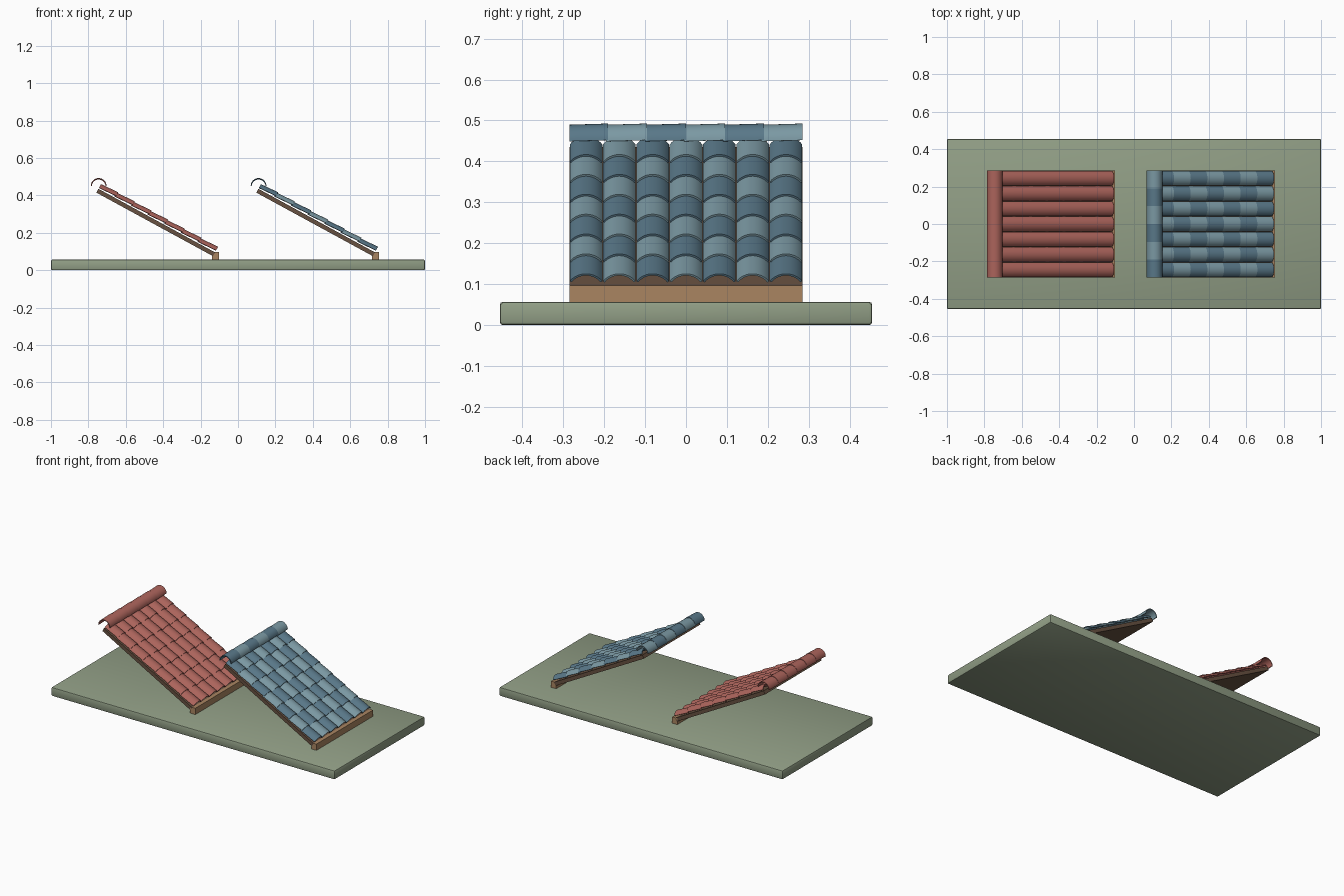
import bpy, bmesh, math
from mathutils import Vector, Matrix

if "Cube" in bpy.data.objects:
    bpy.data.objects.remove(bpy.data.objects["Cube"])

PITCH = math.radians(28.6)
WIDTH = 0.57            # roof panel width along y
LENGTH = 0.71           # roof panel length along the slope
COLS, ROWS, CAPS = 7, 7, 6


def material(name, rgb):
    m = bpy.data.materials.new(name)
    m.diffuse_color = (*rgb, 1)
    m.use_nodes = True
    m.node_tree.nodes["Principled BSDF"].inputs["Base Color"].default_value = m.diffuse_color
    return m


GREEN = material("sage green", (0.285, 0.345, 0.238))
TAN = material("tan wood", (0.40, 0.235, 0.12))
BROWN = material("dark wood", (0.135, 0.082, 0.052))
RED = material("clay red", (0.42, 0.13, 0.108))
LIGHT = material("light slate blue", (0.20, 0.32, 0.37))
DARK = material("dark slate blue", (0.10, 0.188, 0.25))


def finish(name, bm, mats, matrix=None):
    bmesh.ops.recalc_face_normals(bm, faces=bm.faces[:])
    me = bpy.data.meshes.new(name)
    bm.to_mesh(me)
    bm.free()
    for m in mats:
        me.materials.append(m)
    for p in me.polygons:
        p.use_smooth = True
    me.set_sharp_from_angle(angle=math.radians(35))
    ob = bpy.data.objects.new(name, me)
    if matrix:
        ob.matrix_world = matrix
    bpy.context.collection.objects.link(ob)
    return ob


def box(name, size, mat, matrix, bevel=0):
    bm = bmesh.new()
    bmesh.ops.create_cube(bm, size=1)
    bmesh.ops.scale(bm, vec=size, verts=bm.verts)
    if bevel:
        bmesh.ops.bevel(bm, geom=bm.edges[:], offset=bevel, segments=2,
                        profile=0.5, affect='EDGES')
    return finish(name, bm, [mat], matrix)


def arch(half, rise, thick, n):
    """Closed cross-section of a curved tile: outer arc, then inner arc."""
    r = (half * half + rise * rise) / (2 * rise)
    a = math.acos((r - rise) / r)
    angles = [-a + 2 * a * i / n for i in range(n + 1)]

    def arc(rad):
        return [(rad * math.sin(t), rad * math.cos(t) - (r - rise)) for t in angles]
    return arc(r) + arc(r - thick)[::-1]


def sweep(bm, section, start, end, across, mat_index):
    """Solid between two copies of the section; section height runs along z."""
    rings = [[bm.verts.new(o + across * u + Vector((0, 0, v))) for u, v in section]
             for o in (start, end)]
    n = len(section)
    h = n // 2
    faces = [bm.faces.new((rings[0][i], rings[0][(i + 1) % n],
                           rings[1][(i + 1) % n], rings[1][i])) for i in range(n)]
    # thin end rims
    for ring in rings:
        faces += [bm.faces.new((ring[i], ring[i + 1], ring[n - 2 - i], ring[n - 1 - i]))
                  for i in range(h - 1)]
    for f in faces:
        f.material_index = mat_index


def roof(prefix, x, colours):
    # sloped frame: local +x runs down the slope, z is the panel normal
    frame = Matrix.Translation((x, 0, 0.255)) @ Matrix.Rotation(PITCH, 4, 'Y')
    box(prefix + "_deck", (LENGTH, WIDTH, 0.023), BROWN, frame)
    box(prefix + "_eave_board", (0.036, WIDTH, 0.042), TAN,
        Matrix.Translation((x + 0.32, 0, 0.076)))

    # overlapping barrel tiles in a checker
    bm = bmesh.new()
    step, col_w = LENGTH / ROWS, WIDTH / COLS
    section = arch(col_w / 2 - 0.001, 0.021, 0.005, 12)
    for c in range(COLS):
        y = -WIDTH / 2 + col_w * (c + 0.5)
        for r in range(ROWS):
            top = -LENGTH / 2 + step * r
            sweep(bm, section,
                  Vector((top - (0.008 if r else 0), y, 0.019)),
                  Vector((top + step, y, 0.025)),
                  Vector((0, 1, 0)), (r + c) % 2 if len(colours) > 1 else 0)
    finish(prefix + "_tiles", bm, colours, frame)

    # ridge caps, each rising over the next
    bm = bmesh.new()
    step = WIDTH / CAPS
    section = arch(0.042, 0.0405, 0.005, 18)
    for i in range(CAPS):
        y = -WIDTH / 2 + step * i
        sweep(bm, section,
              Vector((0, y - (0.005 if i else 0), 0)),
              Vector((0, y + step, 0.003)),
              Vector((1, 0, 0)), i % 2 if len(colours) > 1 else 0)
    finish(prefix + "_ridge_caps", bm, colours, Matrix.Translation((x - 0.305, 0, 0.449)))


# ground slab
box("ground_slab", (2.0, 0.91, 0.057), GREEN, Matrix.Translation((0, 0, 0.0285)), 0.008)

roof("red_roof", -0.44, [RED])
roof("blue_roof", 0.415, [DARK, LIGHT])
